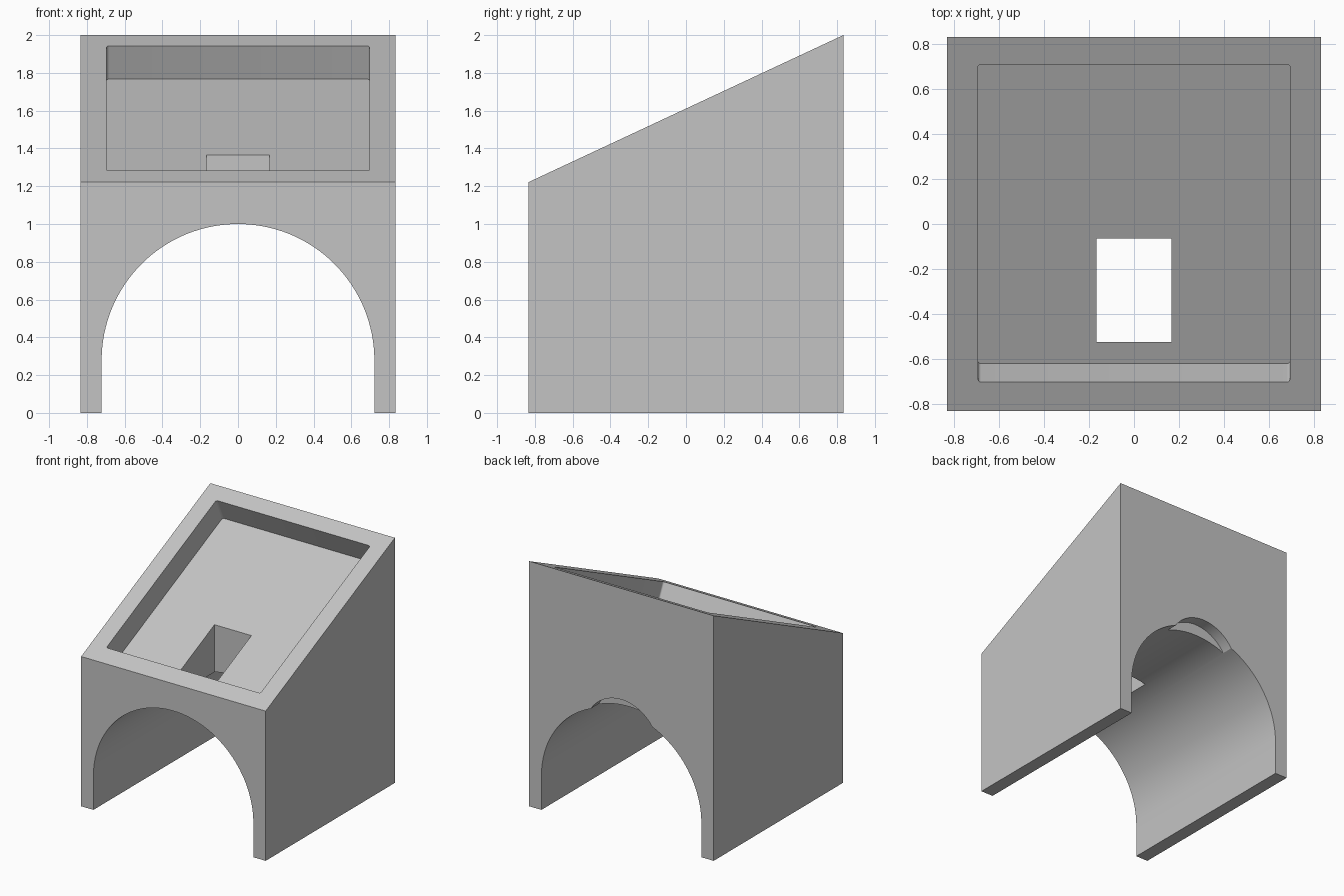
import bpy, bmesh, math
from mathutils import Matrix

if "Cube" in bpy.data.objects:
    bpy.data.objects.remove(bpy.data.objects["Cube"], do_unlink=True)

HALF = 0.833                      # half width and half depth
LOW, HIGH = 1.222, 2.0            # front and back heights
SLOPE = math.atan2(HIGH - LOW, 2 * HALF)
ARCH_R, ARCH_Z = 0.722, 0.278

grey = bpy.data.materials.new("plain_grey")
grey.use_nodes = True
colour = (0.55, 0.55, 0.55, 1)
grey.diffuse_color = colour
grey.node_tree.nodes["Principled BSDF"].inputs["Base Color"].default_value = colour


def make_object(name, bm):
    bmesh.ops.recalc_face_normals(bm, faces=bm.faces)
    mesh = bpy.data.meshes.new(name)
    bm.to_mesh(mesh)
    bm.free()
    mesh.materials.append(grey)
    obj = bpy.data.objects.new(name, mesh)
    bpy.context.collection.objects.link(obj)
    return obj


def box(name, size, centre, tilt=0, corner=0):
    bm = bmesh.new()
    bmesh.ops.create_cube(bm, size=1, matrix=Matrix.Diagonal((*size, 1)))
    if corner:
        upright = [e for e in bm.edges
                   if abs(e.verts[0].co.z - e.verts[1].co.z) > 0.01]
        bmesh.ops.bevel(bm, geom=upright, offset=corner, segments=4,
                        affect='EDGES', profile=0.5)
    bm.transform(Matrix.Translation(centre) @ Matrix.Rotation(tilt, 4, 'X'))
    return make_object(name, bm)


# Arched block with a slanted top
outline = [(-HALF, LOW), (-HALF, 0), (-ARCH_R, 0)]
steps = 64
for i in range(steps + 1):
    a = math.pi * (1 - i / steps)
    outline.append((ARCH_R * math.cos(a), ARCH_Z + ARCH_R * math.sin(a)))
outline += [(ARCH_R, 0), (HALF, 0), (HALF, LOW)]

bm = bmesh.new()
face = bm.faces.new([bm.verts.new((x, -HALF, z)) for x, z in outline])
back = bmesh.ops.extrude_face_region(bm, geom=[face])["geom"]
for v in back:
    if isinstance(v, bmesh.types.BMVert):
        v.co.y = HALF
        if v.co.z > LOW - 0.01:
            v.co.z = HIGH
if not face.is_valid or len(bm.faces) < len(outline) + 2:
    bm.faces.new([v for v in bm.verts if v.co.y < 0])
body = make_object("arched_stand", bm)

# Cutters: sloping tray, upright slot, round notch behind the arch
tray = box("tray_cutter", (1.39, 1.563, 0.388),
           (0, 0.0035, (LOW + HIGH) / 2 + 0.0016), SLOPE, 0.014)
slot = box("slot_cutter", (0.333, 0.46, 0.8), (0, -0.295, 1.15))

bm = bmesh.new()
bmesh.ops.create_cone(bm, cap_ends=True, segments=96, radius1=0.333,
                      radius2=0.333, depth=0.19)
bm.transform(Matrix.Translation((0, HALF, 0.76)) @ Matrix.Rotation(math.pi / 2, 4, 'X'))
notch = make_object("notch_cutter", bm)

bpy.ops.object.select_all(action='DESELECT')
bpy.context.view_layer.objects.active = body
body.select_set(True)
for cutter in (tray, slot, notch):
    mod = body.modifiers.new(cutter.name, 'BOOLEAN')
    mod.operation = 'DIFFERENCE'
    mod.solver = 'EXACT'
    mod.object = cutter
    bpy.ops.object.modifier_apply(modifier=mod.name)
    bpy.data.objects.remove(cutter, do_unlink=True)

bpy.ops.object.shade_smooth_by_angle(angle=math.radians(30))
